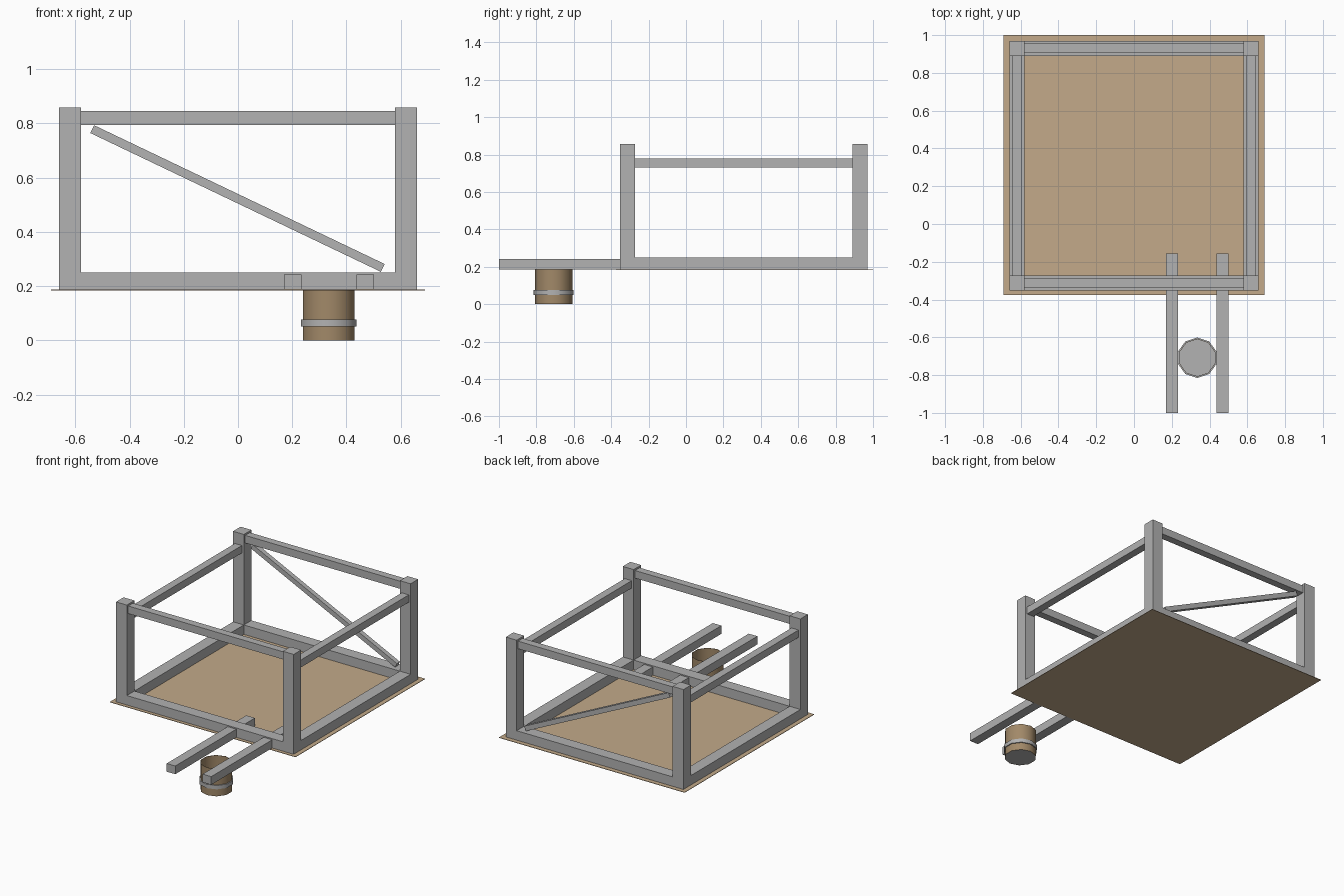
import bpy, bmesh, math
from mathutils import Vector

if "Cube" in bpy.data.objects:
    bpy.data.objects.remove(bpy.data.objects["Cube"])


def material(name, rgb):
    m = bpy.data.materials.new(name)
    m.diffuse_color = (*rgb, 1)
    m.use_nodes = True
    m.node_tree.nodes["Principled BSDF"].inputs["Base Color"].default_value = m.diffuse_color
    return m


STEEL = material("grey steel", (0.445, 0.445, 0.445))
BOARD = material("tan board", (0.546, 0.402, 0.254))
BUCKET = material("brown bucket", (0.36, 0.25, 0.14))


def finish(name, bm, mat):
    me = bpy.data.meshes.new(name)
    bm.to_mesh(me)
    bm.free()
    me.materials.append(mat)
    ob = bpy.data.objects.new(name, me)
    bpy.context.collection.objects.link(ob)
    return ob


def box(name, x, y, z, mat=STEEL):
    """Box from (min, max) ranges."""
    bm = bmesh.new()
    bmesh.ops.create_cube(bm, size=1)
    for v in bm.verts:
        v.co = [(r[0] + r[1]) / 2 + c * (r[1] - r[0]) for c, r in zip(v.co, (x, y, z))]
    return finish(name, bm, mat)


def tube(name, r_out, r_in, z0, z1, mat, sides=10):
    """Thin ring wall with smooth sides around the bucket axis."""
    bm = bmesh.new()
    rings = []
    for r, z in ((r_out, z0), (r_out, z1), (r_in, z1), (r_in, z0)):
        rings.append([bm.verts.new((r * math.sin(a), r * math.cos(a), z))
                      for a in (2 * math.pi * i / sides for i in range(sides))])
    for k in range(4):
        a, b = rings[k], rings[(k + 1) % 4]
        for i in range(sides):
            j = (i + 1) % sides
            bm.faces.new((a[i], b[i], b[j], a[j]))
    bmesh.ops.recalc_face_normals(bm, faces=bm.faces)
    for f in bm.faces:
        f.smooth = True
    for e in bm.edges:
        e.smooth = e.calc_face_angle(0) < math.radians(50)
    ob = finish(name, bm, mat)
    ob.location = (0.335, -0.708, 0)
    return ob


# Floor board
Z = 0.187
box("floor_board", (-0.69, 0.69), (-0.375, 1.0), (Z - 0.003, Z), BOARD)

# Corner posts, with lower and upper rails between them
PX, PY0, PY1, W = 0.62, -0.312, 0.93, 0.04
for sx, side in ((-1, "left"), (1, "right")):
    x = sx * PX
    for y, end in ((PY0, "front"), (PY1, "back")):
        box(f"post_{end}_{side}", (x - W, x + W), (y - W, y + W), (Z, 0.858))
    box(f"lower_rail_{side}", (x - W, x + W), (PY0 + W, PY1 - W), (Z, 0.25))
    box(f"upper_rail_{side}", (x - 0.026, x + 0.026), (PY0 + W, PY1 - W), (0.73, 0.78))
for y, end in ((PY0, "front"), (PY1, "back")):
    box(f"lower_rail_{end}", (-PX + W, PX - W), (y - W, y + W), (Z, 0.25))
    box(f"upper_rail_{end}", (-PX + W, PX - W), (y - 0.025, y + 0.025), (0.795, 0.846))

# Diagonal brace across the back
a, b = Vector((-0.538, PY1, 0.779)), Vector((0.534, PY1, 0.267))
d = b - a
brace = box("back_brace", (-d.length / 2, d.length / 2), (-0.016, 0.016), (-0.016, 0.016))
brace.location = (a + b) / 2
brace.rotation_euler = (0, math.atan2(-d.z, d.x), 0)

# Two carrying bars reaching out of the front
for i, x in enumerate((0.202, 0.469)):
    box(f"front_bar_{i + 1}", (x - 0.032, x + 0.032), (-1.0, -0.155), (Z, 0.242))

# Bucket: wall, band and base plate
tube("bucket_wall", 0.1, 0.098, 0.0, Z - 0.002, BUCKET)
tube("bucket_band", 0.107, 0.099, 0.05, 0.076, STEEL)
bm = bmesh.new()
bmesh.ops.create_circle(bm, cap_ends=True, segments=10, radius=0.1)
base = finish("bucket_base", bm, STEEL)
base.location = (0.335, -0.708, 0)
